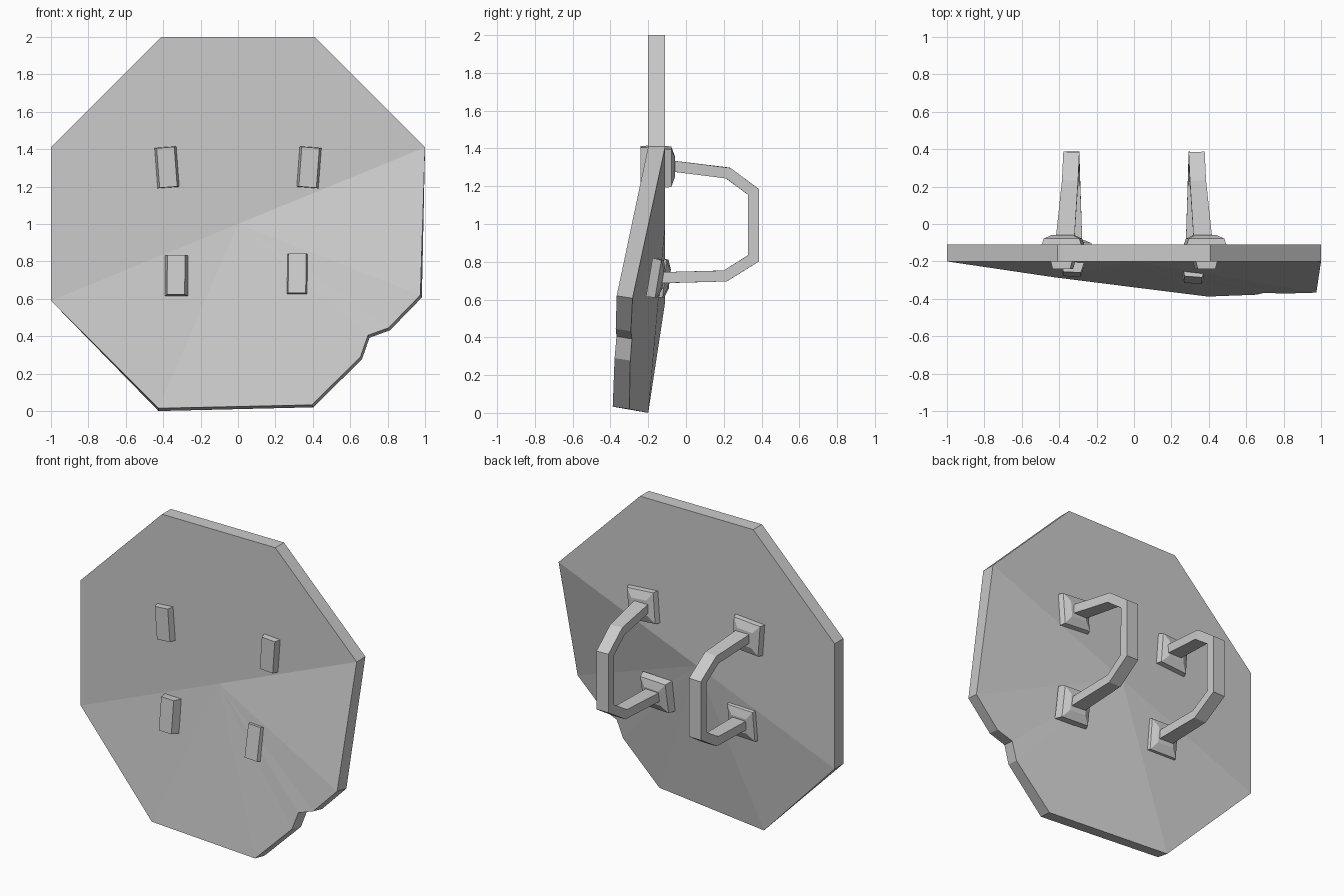
import bpy, bmesh
from mathutils import Vector, Matrix

if "Cube" in bpy.data.objects:
    bpy.data.objects.remove(bpy.data.objects["Cube"])


def finish(bm, name):
    bmesh.ops.recalc_face_normals(bm, faces=bm.faces)
    me = bpy.data.meshes.new(name)
    bm.to_mesh(me)
    bm.free()
    ob = bpy.data.objects.new(name, me)
    bpy.context.collection.objects.link(ob)
    return ob


def loft(rings, name):
    """Join equal-length point rings into a closed solid."""
    bm = bmesh.new()
    vs = [[bm.verts.new(p) for p in r] for r in rings]
    n = len(vs[0])
    for a, b in zip(vs, vs[1:]):
        for i in range(n):
            j = (i + 1) % n
            bm.faces.new((a[i], a[j], b[j], b[i]))
    bm.faces.new(vs[0][::-1])
    bm.faces.new(vs[-1])
    return finish(bm, name)


# Octagonal plate: lower right half bent forward, with a chip in the rim
# each rim point: x, z, front y, back y
rim = [(-.41, 2, -.2, -.11), (.41, 2, -.2, -.11), (1, 1.41, -.2, -.11),
       (.975, .62, -.367, -.283), (.805, .445, -.372, -.292),
       (.695, .405, -.368, -.286), (.655, .29, -.378, -.295),
       (.395, .033, -.388, -.3), (-.425, .015, -.285, -.2),
       (-1, .59, -.2, -.11), (-1, 1.41, -.2, -.11)]
bm = bmesh.new()
front = [bm.verts.new((x, f, z)) for x, z, f, b in rim]
back = []
for i, (x, z, f, b) in enumerate(rim):
    dx, dz = (.008, -.013) if 3 <= i <= 7 else (0, -.015) if i == 8 else (0, 0)
    back.append(bm.verts.new((x + dx, b, z + dz)))
cf, cb = bm.verts.new((0, -.2, 1)), bm.verts.new((0, -.11, 1))
for i in range(len(rim)):
    j = (i + 1) % len(rim)
    bm.faces.new((front[i], front[j], cf))
    bm.faces.new((back[j], back[i], cb))
    bm.faces.new((front[j], front[i], back[i], back[j]))
finish(bm, "shield_plate")


# Mounts: a tab through the front and a bevelled pad on the back
def mount(origin, normal, roll, name):
    n = Vector(normal).normalized()
    up = Vector((roll, 0, 1))
    up = (up - n * up.dot(n)).normalized()
    side = up.cross(n)
    o = Vector(origin)

    def stack(levels, part):
        loft([[o + n * d + side * (sx * w) + up * (sz * h)
               for sx, sz in ((-1, -1), (1, -1), (1, 1), (-1, 1))]
              for d, w, h in levels], part)
    stack([(-.13, .047, .106), (-.075, .062, .109)], name + "_front_tab")
    stack([(-.015, .112, .105), (.032, .095, .1), (.052, .055, .05)],
          name + "_back_pad")


# Handles: rectangular bar swept along a bent path
def handle(s, low_y, name):
    path = [Vector(p) for p in (
        (s * .37, -.10, 1.31), (s * .342, .222, 1.27), (s * .335, .357, 1.17),
        (s * .335, .357, .818), (s * .33, .208, .725), (s * .325, low_y, .715))]
    rings = []
    for i, p in enumerate(path):
        d0 = (p - path[max(i - 1, 0)]).normalized()
        d1 = (path[min(i + 1, len(path) - 1)] - p).normalized()
        t = (d0 + d1).normalized()
        u = Vector((1, 0, 0))
        u = (u - t * u.dot(t)).normalized()
        v = t.cross(u)
        miter = 1 / max(t.dot(d1 if d1.length else d0), .5)
        hw = .05 if i in (0, 5) else .043
        rings.append([p + u * (a * hw) + v * (b * .029 * miter)
                      for a, b in ((-1, -1), (1, -1), (1, 1), (-1, 1))])
    loft(rings, name)


for s, label, low_y, slope in ((-1, "left", -.14, (.05, .11)),
                               (1, "right", -.172, (.07, .17))):
    mount((s * .38, -.11, 1.303), (0, 1, 0), s * .075, label + "_upper_mount")
    mount((s * .325, low_y, .715), (slope[0], 1, -slope[1]), 0,
          label + "_lower_mount")
    handle(s, low_y, label + "_handle")
